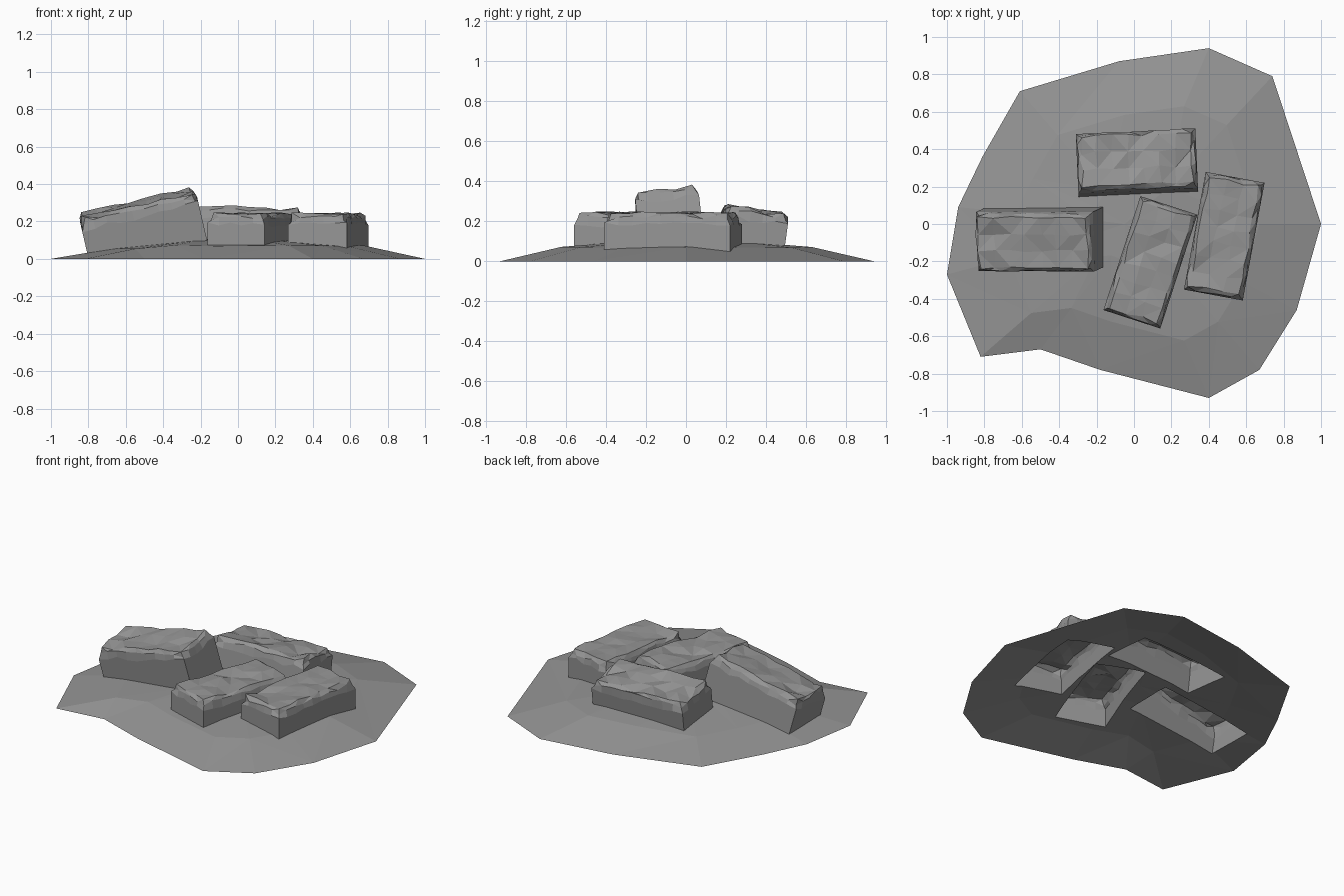
import bpy, bmesh, random
from math import radians
from mathutils import Vector

random.seed(7)
rnd = random.uniform

if "Cube" in bpy.data.objects:
    bpy.data.objects.remove(bpy.data.objects["Cube"])


def material(name, grey):
    m = bpy.data.materials.new(name)
    m.use_nodes = True
    colour = (grey, grey, grey, 1)
    m.diffuse_color = colour
    m.node_tree.nodes["Principled BSDF"].inputs["Base Color"].default_value = colour
    return m


STONE = material("grey stone", 0.3)
GROUND = material("grey ground", 0.3)


def add_object(name, bm, mat):
    bmesh.ops.recalc_face_normals(bm, faces=bm.faces)
    mesh = bpy.data.meshes.new(name)
    bm.to_mesh(mesh)
    bm.free()
    mesh.materials.append(mat)
    ob = bpy.data.objects.new(name, mesh)
    bpy.context.collection.objects.link(ob)
    return ob


def extrude_rim(bm, edges):
    """Extrude a boundary loop; return its new edges and verts."""
    geom = bmesh.ops.extrude_edge_only(bm, edges=edges)["geom"]
    return ([e for e in geom if isinstance(e, bmesh.types.BMEdge)],
            [v for v in geom if isinstance(v, bmesh.types.BMVert)])


# Mound: an irregular outline rising in rings to a low crown
OUTLINE = [(-1, -.27), (-.82, -.71), (-.5, -.67), (-.18, -.78), (.4, -.93),
           (.67, -.78), (.87, -.46), (1, 0), (.74, .79), (.4, .94),
           (-.08, .87), (-.61, .71), (-.81, .36), (-.94, .09)]


def make_mound():
    bm = bmesh.new()
    rings = []
    for scale, height in ((1, 0), (.67, .072), (.25, .103)):
        ring = []
        for x, y in OUTLINE:
            z = height - (.015 if x < -.5 and 0 < height < .1 else 0)
            if height:
                z += rnd(-.004, .004)
            ring.append(bm.verts.new((x * scale, y * scale, z)))
        rings.append(ring)
    crown = bm.verts.new((-.05, 0, .108))
    n = len(OUTLINE)
    for i in range(n):
        j = (i + 1) % n
        for low, high in zip(rings, rings[1:]):
            bm.faces.new((low[i], low[j], high[j], high[i]))
        bm.faces.new((rings[-1][i], rings[-1][j], crown))
    bmesh.ops.triangulate(bm, faces=bm.faces[:])
    # Temporary skirt and base make it solid for cutting
    edges, verts = extrude_rim(bm, [e for e in bm.edges if e.is_boundary])
    for v in verts:
        v.co.z = -.5
    bmesh.ops.edgeloop_fill(bm, edges=edges)
    return add_object("mound", bm, GROUND)


# Stone block: chipped, uneven top over straight sides; origin at top centre
def make_block(name, top, turn, length=.64, width=.32, depth=.34):
    bm = bmesh.new()
    nx, ny = 9, 5
    bmesh.ops.create_grid(bm, x_segments=nx, y_segments=ny, size=1)
    hx, hy = length / 2, width / 2
    rim = {v for v in bm.verts if v.is_boundary}
    wall = {}
    for v in bm.verts:
        u, w = v.co.x, v.co.y
        if v in rim:
            corner = abs(u) > .99 and abs(w) > .99
            inset = rnd(.012, .02) if corner else rnd(.002, .012)
            x = u * hx - (inset if u > .99 else -inset if u < -.99 else 0)
            y = w * hy - (inset if w > .99 else -inset if w < -.99 else 0)
            v.co = (x, y, -rnd(.03, .045) if corner else -rnd(.012, .032))
        else:
            # Push the inner rows outward so the worn edge stays narrow
            u = max(-.93, min(.93, u * 1.19)) + rnd(-.03, .03)
            w = max(-.85, min(.85, w * 1.42)) + rnd(-.05, .05)
            dent = rnd(.012, .022) if random.random() < .12 else 0
            v.co = (u * hx, w * hy, rnd(-.007, .006) - dent)
    bmesh.ops.triangulate(bm, faces=bm.faces[:])
    # Upper wall, then a straight drop into the ground
    edges, verts = extrude_rim(bm, [e for e in bm.edges if e.is_boundary])
    for v in verts:
        sx, sy = v.co.x / hx, v.co.y / hy
        if abs(sx) > .93:
            v.co.x = hx if sx > 0 else -hx
        if abs(sy) > .87:
            v.co.y = hy if sy > 0 else -hy
        v.co.z = -rnd(.045, .075)
    edges, verts = extrude_rim(bm, edges)
    for v in verts:
        v.co.z = -depth
    bmesh.ops.edgeloop_fill(bm, edges=edges)
    ob = add_object(name, bm, STONE)
    ob.location = top
    ob.rotation_euler = [radians(a) for a in turn]
    return ob


mound = make_mound()
blocks = [
    make_block("tilted_block", (-.54, -.10, .30), (6, -13, 0)),
    make_block("back_block", (.015, .345, .262), (-8, 0, 2.5)),
    make_block("middle_block", (.0875, -.205, .243), (0, 0, 72)),
    make_block("right_block", (.4825, -.065, .243), (0, 0, 79.5)),
]


# Fit the parts: open hollow blocks meeting holes in an open mound
def cut(ob, cutters):
    for c in cutters:
        mod = ob.modifiers.new("cut", 'BOOLEAN')
        mod.operation = 'DIFFERENCE'
        mod.solver = 'EXACT'
        mod.material_mode = 'TRANSFER'
        mod.object = c
    bpy.context.view_layer.update()
    graph = bpy.context.evaluated_depsgraph_get()
    mesh = bpy.data.meshes.new_from_object(ob.evaluated_get(graph))
    ob.modifiers.clear()
    return mesh


def keep_own_skin(ob, mesh, mat):
    bm = bmesh.new()
    bm.from_mesh(mesh)
    own = [i for i, m in enumerate(mesh.materials) if m == mat]
    spare = [f for f in bm.faces if f.material_index not in own
             or min((ob.matrix_world @ v.co).z for v in f.verts) < -.01]
    bmesh.ops.delete(bm, geom=spare, context='FACES')
    for f in bm.faces:
        f.material_index = 0
    mesh.materials.clear()
    mesh.materials.append(mat)
    bm.to_mesh(mesh)
    bm.free()
    ob.data = mesh


mound_skin = cut(mound, blocks)
block_skins = [cut(b, [mound]) for b in blocks]
keep_own_skin(mound, mound_skin, GROUND)
for b, skin in zip(blocks, block_skins):
    keep_own_skin(b, skin, STONE)
